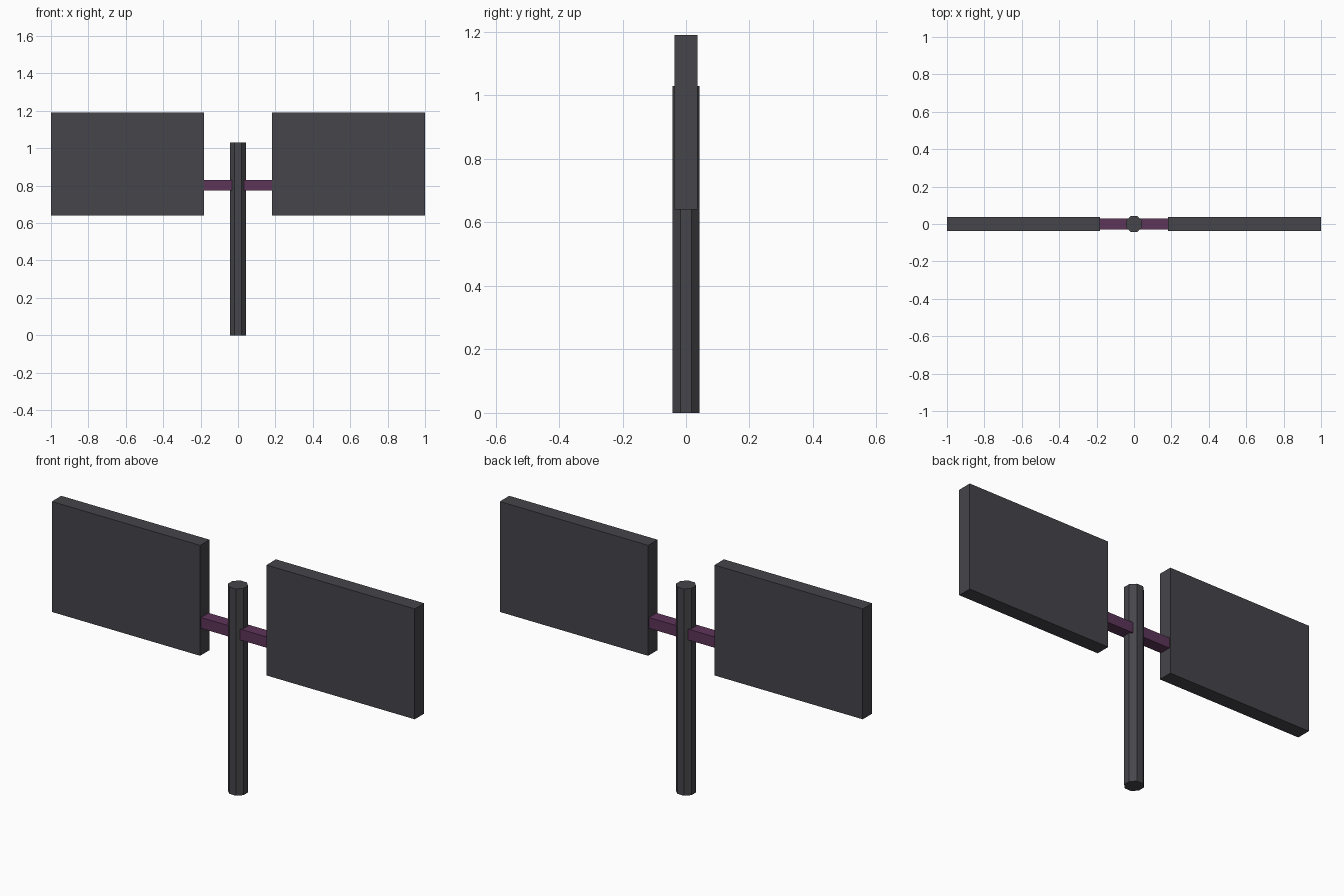
import bpy
import math

if "Cube" in bpy.data.objects:
    bpy.data.objects.remove(bpy.data.objects["Cube"])


def material(name, rgb):
    mat = bpy.data.materials.new(name)
    mat.diffuse_color = (*rgb, 1)
    mat.use_nodes = True
    mat.node_tree.nodes["Principled BSDF"].inputs["Base Color"].default_value = mat.diffuse_color
    return mat


dark = material("dark_grey", (0.06, 0.06, 0.07))
purple = material("purple", (0.11, 0.035, 0.1))


def box(name, center, size, mat):
    bpy.ops.mesh.primitive_cube_add(size=1, location=center)
    ob = bpy.context.object
    ob.name = name
    ob.scale = size
    bpy.ops.object.transform_apply(location=False, rotation=False, scale=True)
    ob.data.materials.append(mat)
    return ob


# Octagonal post with flat sides facing the axes
HALF_WIDTH, HEIGHT = 0.043, 1.03
bpy.ops.mesh.primitive_cylinder_add(
    vertices=8, radius=HALF_WIDTH / math.cos(math.pi / 8), depth=HEIGHT,
    location=(0, 0, HEIGHT / 2), rotation=(0, 0, math.pi / 8))
post = bpy.context.object
post.name = "post"
post.data.materials.append(dark)

# Crossbar through the post
box("crossbar", (0, 0, 0.802), (0.38, 0.06, 0.054), purple)

# Flat panel on each end of the crossbar
INNER, OUTER = 0.183, 1.0
for side, label in ((-1, "left"), (1, "right")):
    box(f"{label}_panel", (side * (INNER + OUTER) / 2, 0, 0.916),
        (OUTER - INNER, 0.074, 0.55), dark)
